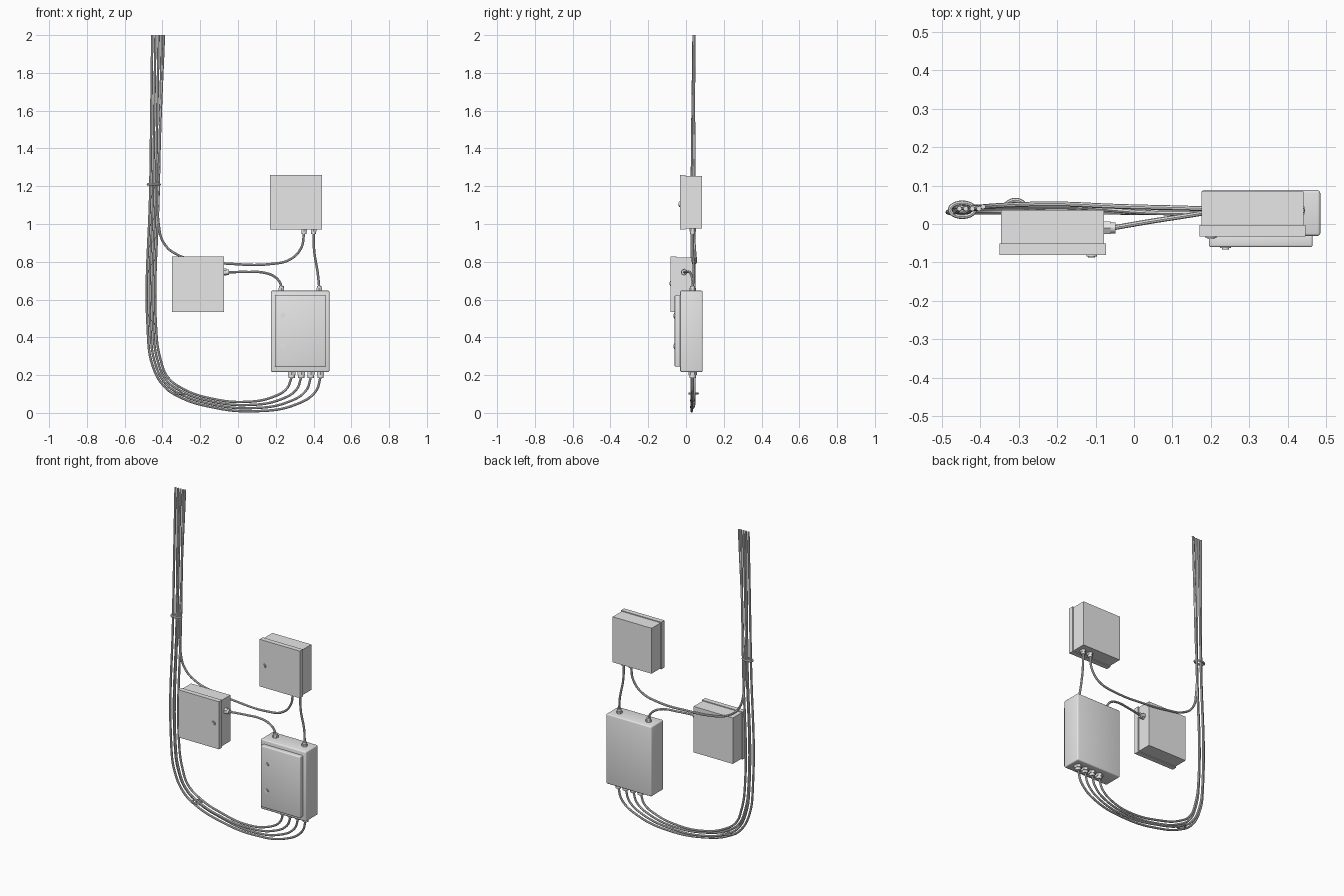
import bpy
from mathutils import Vector

cube = bpy.data.objects.get("Cube")
if cube:
    bpy.data.objects.remove(cube, do_unlink=True)

grey = bpy.data.materials.new("light grey")
grey.use_nodes = True
grey.diffuse_color = (0.8, 0.8, 0.8, 1)
grey.node_tree.nodes["Principled BSDF"].inputs["Base Color"].default_value = (0.8, 0.8, 0.8, 1)


def finish(name, smooth=True):
    ob = bpy.context.object
    ob.name = name
    ob.data.materials.clear()
    ob.data.materials.append(grey)
    if smooth:
        bpy.ops.object.shade_smooth_by_angle(angle=0.7)
    return ob


def box(name, lo, hi, bevel=0.0):
    lo, hi = Vector(lo), Vector(hi)
    bpy.ops.mesh.primitive_cube_add(size=1, location=(lo + hi) / 2)
    bpy.context.object.scale = hi - lo
    bpy.ops.object.transform_apply(location=False, rotation=False, scale=True)
    if bevel:
        mod = bpy.context.object.modifiers.new("rounded edges", "BEVEL")
        mod.width, mod.segments = bevel, 3
        bpy.ops.object.modifier_apply(modifier=mod.name)
    return finish(name, bool(bevel))


def rod(name, start, direction, radius, length, sides=20):
    d = Vector(direction)
    bpy.ops.mesh.primitive_cylinder_add(
        vertices=sides, radius=radius, depth=length,
        location=Vector(start) + d * length / 2,
        rotation=d.to_track_quat("Z", "Y").to_euler())
    return finish(name)


def lock(name, x, y, z):
    rod(name + "_rim", (x, y, z), (0, -1, 0), 0.014, 0.003)
    rod(name + "_core", (x, y, z), (0, -1, 0), 0.009, 0.006)


def gland(name, start, direction, size=1.0):
    # hexagonal nut followed by a narrower round collar
    s, d = Vector(start), Vector(direction)
    rod(name + "_nut", s, d, 0.017 * size, 0.015 * size, 6)
    rod(name + "_collar", s + d * 0.014 * size, d, 0.013 * size, 0.013 * size)


def cable(name, points, radius=0.0065):
    curve = bpy.data.curves.new(name, "CURVE")
    curve.dimensions = "3D"
    curve.bevel_depth, curve.bevel_resolution = radius, 2
    curve.resolution_u, curve.use_fill_caps = 8, True
    spline = curve.splines.new("BEZIER")
    spline.bezier_points.add(len(points) - 1)
    for bp, co in zip(spline.bezier_points, points):
        bp.co = co
        bp.handle_left_type = bp.handle_right_type = "AUTO"
    ob = bpy.data.objects.new(name, curve)
    bpy.context.collection.objects.link(ob)
    bpy.ops.object.select_all(action="DESELECT")
    ob.select_set(True)
    bpy.context.view_layer.objects.active = ob
    bpy.ops.object.convert(target="MESH")
    finish(name)


def tie(name, centre, axis, across, deep):
    # flattened ring around the cable bundle
    bpy.ops.mesh.primitive_torus_add(
        major_radius=1, minor_radius=0.2, major_segments=28, minor_segments=8)
    ob = bpy.context.object
    for v in ob.data.vertices:
        r = Vector((v.co.x, v.co.y, 0)).normalized()
        off = v.co - r
        v.co = Vector((r.x * across, r.y * deep, 0)) + off * 0.03
    ob.location = centre
    ob.rotation_euler = (0, Vector(axis).to_track_quat("Z", "Y").to_euler().y, 0)
    finish(name)


# Two small cabinets: inset body behind a full-size door
for name, x, y, z, w, h in (("upper", 0.17, -0.033, 0.97, 0.275, 0.29),
                            ("left", -0.35, -0.081, 0.535, 0.277, 0.293)):
    i = 0.005
    box(name + "_cabinet_body", (x + i, y + 0.03, z + i), (x + w - i, y + 0.118, z + h - i))
    box(name + "_cabinet_door", (x, y, z), (x + w, y + 0.03, z + h))
lock("upper_lock", 0.2, -0.033, 1.105)
lock("left_lock", -0.11, -0.081, 0.685)

# Large cabinet with a raised rounded door
box("large_cabinet_body", (0.175, -0.031, 0.217), (0.484, 0.088, 0.647), 0.007)
box("large_cabinet_door", (0.195, -0.06, 0.245), (0.464, -0.028, 0.622), 0.005)
for n, z in enumerate((0.515, 0.353)):
    lock(f"large_lock_{n}", 0.238, -0.06, z)

# Cable glands
Y = 0.035
UP, DOWN = (0, 0, 1), (0, 0, -1)
for n, x in enumerate((0.35, 0.4)):
    gland(f"upper_gland_{n}", (x, Y, 0.975), DOWN)
for n, x in enumerate((0.23, 0.43)):
    gland(f"large_top_gland_{n}", (x, Y, 0.645), UP)
gland("left_gland", (-0.078, -0.01, 0.745), (1, 0, 0), 1.1)

# Four trunk cables sweeping down and up into the large cabinet
for i in range(4):
    gx = 0.437 - 0.051 * i
    s = 0.015 * i
    y = Y + (0.009 if i % 2 else -0.004)
    gland(f"large_bottom_gland_{i}", (gx, Y, 0.22), DOWN, 1.3)
    cable(f"trunk_cable_{i}", [
        (-0.454 + 0.017 * i, 0.04, 2.0),
        (-0.464 + s, y, 1.21),
        (-0.477 + s, y, 0.42),
        (-0.455 + s, y, 0.26 + s / 2),
        (-0.395 + s / 2, y, 0.145 + s),
        (-0.31 + s / 2, y, 0.085 + s * 0.9),
        (-0.15, y, 0.033 + s),
        (0.09 - s, Y - 0.005, 0.009 + s * 1.1),
        (0.31 - 0.04 * i, Y - 0.005, 0.046 + s * 0.9),
        (gx - 0.025, Y, 0.115 + s / 3),
        (gx, Y, 0.19)])

# Branch cable from the trunk, behind the left cabinet, to the upper cabinet
cable("branch_cable", [
    (-0.392, 0.045, 2.0), (-0.415, 0.04, 1.4), (-0.42, 0.04, 1.0),
    (-0.39, 0.045, 0.895), (-0.31, 0.05, 0.832), (-0.2, 0.052, 0.805),
    (-0.05, 0.046, 0.79), (0.17, 0.04, 0.788), (0.28, Y, 0.815),
    (0.335, Y, 0.875), (0.35, Y, 0.955)])

# Short links between cabinets
cable("upper_to_large_cable", [
    (0.4, Y, 0.955), (0.403, Y, 0.86), (0.422, 0.042, 0.74), (0.43, Y, 0.665)])
cable("left_to_large_cable", [
    (-0.055, -0.01, 0.745), (0.05, 0.008, 0.746), (0.14, 0.022, 0.742),
    (0.195, 0.031, 0.72), (0.222, Y, 0.69), (0.23, Y, 0.665)])

# Bundle ties
tie("upper_tie", (-0.446, 0.037, 1.21), (0, 0, 1), 0.032, 0.018)
tie("lower_tie", (-0.308, 0.04, 0.103), (0.85, 0, -0.5), 0.027, 0.022)
